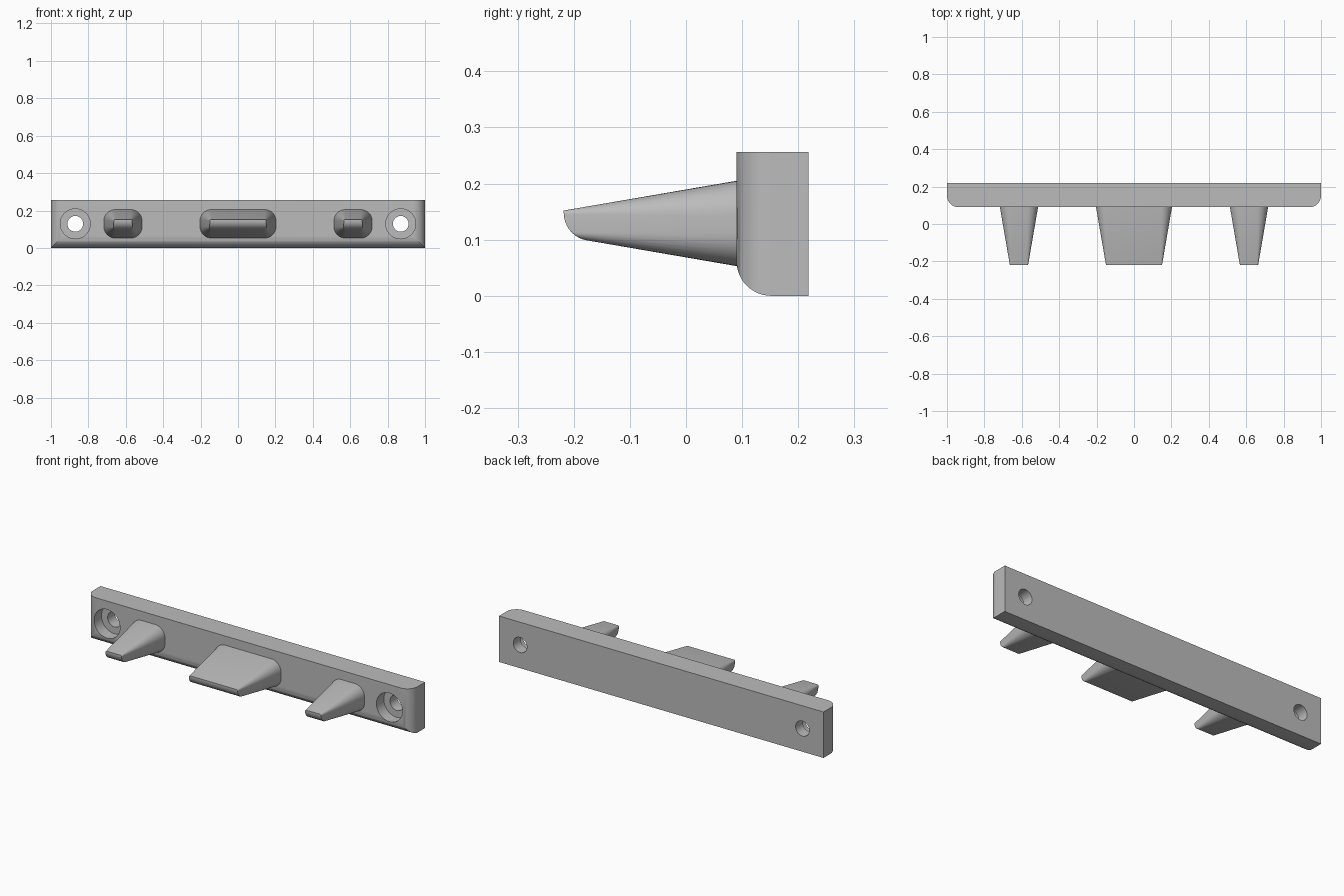
import bpy, bmesh, math

cube = bpy.data.objects.get("Cube")
if cube:
    bpy.data.objects.remove(cube, do_unlink=True)

grey = bpy.data.materials.new("plain grey")
grey.use_nodes = True
colour = (0.5, 0.5, 0.5, 1)
grey.diffuse_color = colour
grey.node_tree.nodes["Principled BSDF"].inputs["Base Color"].default_value = colour

FRONT, BACK, TIP = 0.09, 0.218, -0.218
HEIGHT, MID_Z = 0.256, 0.129


def loft(name, rings):
    """Skin a list of equal-length closed rings and cap both ends."""
    bm = bmesh.new()
    loops = [[bm.verts.new(p) for p in ring] for ring in rings]
    n = len(loops[0])
    for a, b in zip(loops, loops[1:]):
        for i in range(n):
            j = (i + 1) % n
            bm.faces.new((a[i], a[j], b[j], b[i]))
    bm.faces.new(loops[0])
    bm.faces.new(loops[-1])
    bmesh.ops.remove_doubles(bm, verts=bm.verts, dist=1e-5)
    bmesh.ops.recalc_face_normals(bm, faces=bm.faces)
    mesh = bpy.data.meshes.new(name)
    bm.to_mesh(mesh)
    bm.free()
    mesh.materials.append(grey)
    obj = bpy.data.objects.new(name, mesh)
    bpy.context.collection.objects.link(obj)
    return obj


def smooth(obj):
    bpy.ops.object.select_all(action='DESELECT')
    obj.select_set(True)
    bpy.context.view_layer.objects.active = obj
    bpy.ops.object.shade_smooth_by_angle(angle=math.radians(30))


# Mounting bar: front edges rounded at both ends and along the bottom
def bar_ring(y, inset):
    x = 1 - inset
    return [(-x, y, inset), (x, y, inset), (x, y, HEIGHT), (-x, y, HEIGHT)]


R, STEPS = 0.062, 12
angles = [math.pi / 2 * i / STEPS for i in range(STEPS + 1)]
rings = [bar_ring(FRONT + R * (1 - math.cos(a)), R * (1 - math.sin(a))) for a in angles]
bar = loft("mounting_bar", rings + [bar_ring(BACK, 0)])


# Counterbored screw holes
def circle(y, radius, x):
    steps = [2 * math.pi * i / 48 for i in range(48)]
    return [(x + radius * math.cos(a), y, MID_Z + radius * math.sin(a)) for a in steps]


for side, x in (("left", 0.87), ("right", -0.87)):
    seat = FRONT + 0.065
    cutter = loft(side + "_hole_cutter", [circle(FRONT - 0.05, 0.08, x), circle(seat, 0.08, x),
                                          circle(seat, 0.042, x), circle(BACK + 0.05, 0.042, x)])
    cutter.hide_render = True
    cutter.hide_viewport = True
    cut = bar.modifiers.new(side + "_hole", 'BOOLEAN')
    cut.object = cutter
    cut.solver = 'EXACT'

# Bake the holes so that the shading follows the finished faces
depsgraph = bpy.context.evaluated_depsgraph_get()
baked = bpy.data.meshes.new_from_object(bar.evaluated_get(depsgraph))
bar.modifiers.clear()
bar.data = baked
for obj in [o for o in bpy.data.objects if o.name.endswith("_hole_cutter")]:
    bpy.data.objects.remove(obj, do_unlink=True)
smooth(bar)


# Drafted pegs: rounded rectangles shrinking towards a tip with a curved underside
def peg_ring(y, x, half_width):
    inset = 0.053 * max(0, FRONT - y) / (FRONT - TIP)
    w, h, r = half_width - inset, 0.076 - inset, 0.06 - inset
    floor = 0
    if y < -0.168:
        floor = 0.148 - math.sqrt(max(0, 0.05 ** 2 - (y + 0.168) ** 2))
    ring = []
    for k, (sx, sz) in enumerate(((1, 1), (-1, 1), (-1, -1), (1, -1))):
        for i in range(9):
            a = math.pi / 2 * (k + i / 8)
            z = MID_Z + sz * (h - r) + r * math.sin(a)
            ring.append((x + sx * (w - r) + r * math.cos(a), y, max(z, floor)))
    return ring


nose = [-0.168 - 0.05 * math.sin(math.pi / 2 * i / 10) for i in range(11)]
for name, x, half_width in (("left_peg", 0.615, 0.102), ("centre_peg", 0, 0.203),
                            ("right_peg", -0.615, 0.102)):
    peg = loft(name, [peg_ring(y, x, half_width) for y in [FRONT + 0.03, FRONT] + nose])
    smooth(peg)
